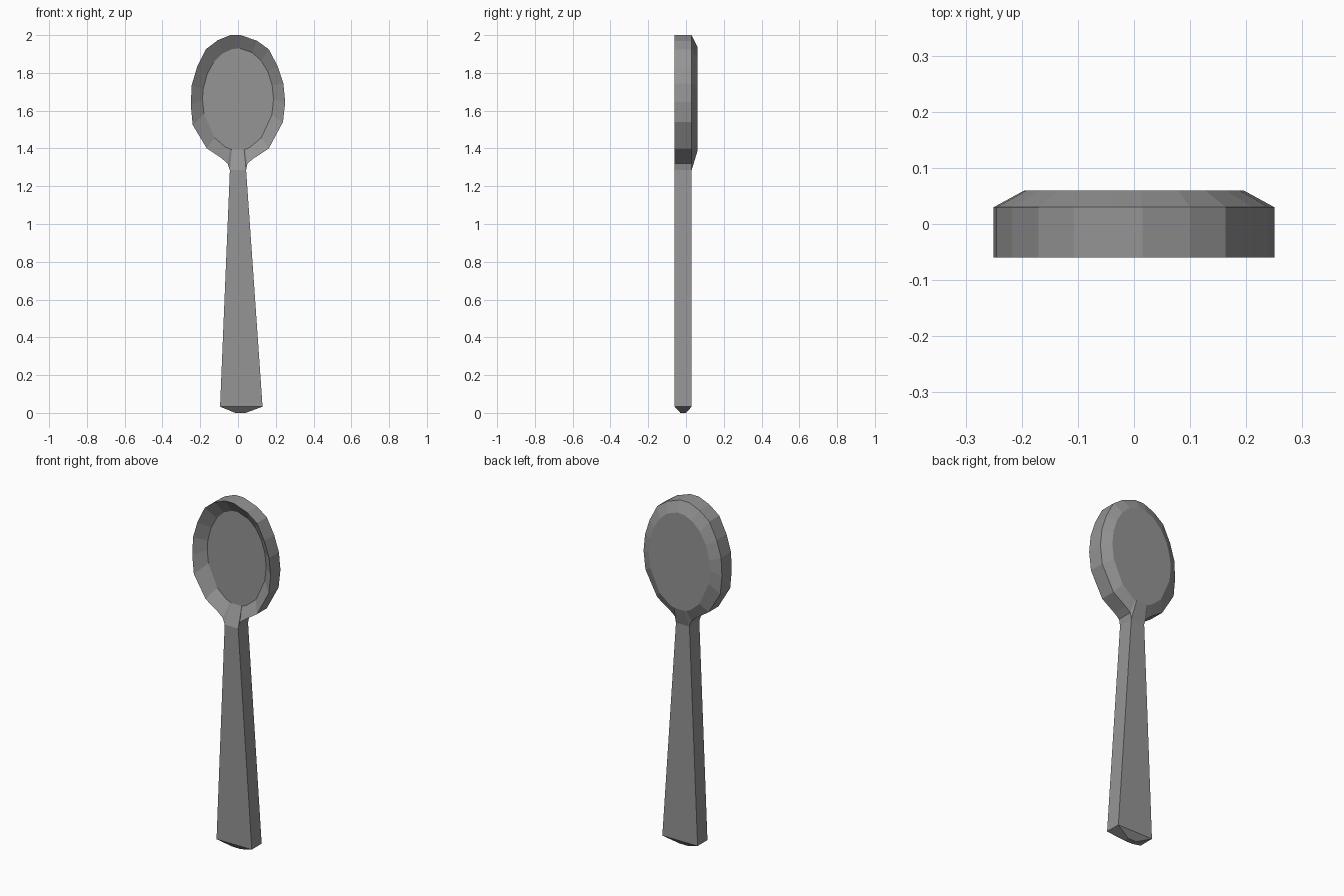
import bpy, bmesh, math

if "Cube" in bpy.data.objects:
    bpy.data.objects.remove(bpy.data.objects["Cube"])

FRONT, BACK = -0.06, 0.03

# bowl outline (x, z), clockwise from the right of the neck round to the left
OUTLINE = [(-0.043, 1.285), (-0.055, 1.32), (-0.09, 1.35), (-0.165, 1.40),
           (-0.24, 1.525), (-0.25, 1.63), (-0.245, 1.735), (-0.217, 1.83),
           (-0.17, 1.925), (-0.107, 1.973), (-0.04, 2.0), (0.015, 2.0),
           (0.10, 1.97), (0.163, 1.925), (0.21, 1.835), (0.24, 1.745),
           (0.25, 1.645), (0.238, 1.54), (0.163, 1.40), (0.08, 1.345),
           (0.05, 1.32), (0.043, 1.285)]

bm = bmesh.new()


def ring(points):
    return [bm.verts.new(p) for p in points]


def bridge(a, b, skip_last=False):
    n = len(a)
    for i in range(n - 1 if skip_last else n):
        j = (i + 1) % n
        bm.faces.new((a[i], a[j], b[j], b[i]))


def oval(y, rx, rz):
    """Rounded inner copy of the outline at depth y."""
    pts = []
    for x, z in OUTLINE:
        s = 1 if z > 1.66 else -1
        h = math.sqrt(max(0.0, 1 - (x / 0.25) ** 2))
        pts.append((x / 0.25 * rx, y, 1.66 + s * rz * h))
    return ring(pts)


# bowl: hollow floor, front rim, wall and bevelled back
floor = oval(-0.012, 0.188, 0.27)
rim = ring([(x, FRONT, z) for x, z in OUTLINE])
wall = ring([(x, BACK, z) for x, z in OUTLINE])
back = oval(0.06, 0.195, 0.28)
bm.faces.new(floor)
bridge(floor, rim)
bridge(rim, wall, skip_last=True)   # left open where the handle joins
bridge(wall, back)
bm.faces.new(back)

# handle: tapered bar growing out of the neck, with a blunt pyramid end
neck = [rim[0], rim[-1], wall[-1], wall[0]]


def rect(x0, x1, y0, y1, z):
    return ring([(x0, y0, z), (x1, y0, z), (x1, y1, z), (x0, y1, z)])


end = rect(-0.095, 0.13, FRONT, BACK, 0.033)
tip = rect(-0.015, 0.04, -0.03, 0.0, 0.0)
bridge(neck, end)
bridge(end, tip)
bm.faces.new(tip)

bmesh.ops.recalc_face_normals(bm, faces=bm.faces[:])
mesh = bpy.data.meshes.new("spoon")
bm.to_mesh(mesh)
bm.free()

grey = bpy.data.materials.new("steel grey")
grey.diffuse_color = (0.3, 0.3, 0.305, 1)
grey.use_nodes = True
grey.node_tree.nodes["Principled BSDF"].inputs["Base Color"].default_value = grey.diffuse_color
mesh.materials.append(grey)
spoon = bpy.data.objects.new("spoon", mesh)
bpy.context.collection.objects.link(spoon)
